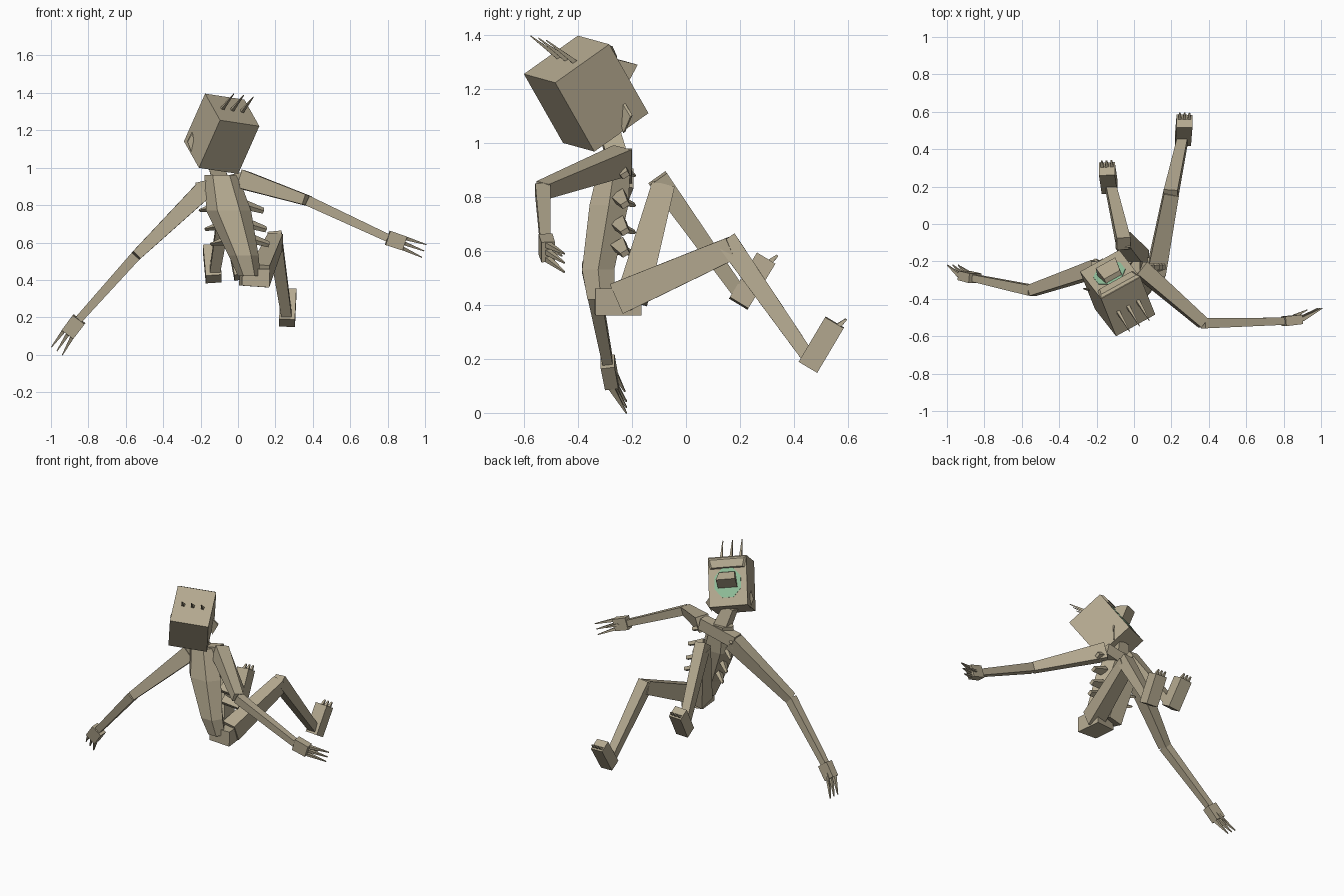
import bpy, bmesh, math
from mathutils import Vector as V

if "Cube" in bpy.data.objects:
    bpy.data.objects.remove(bpy.data.objects["Cube"])


def material(name, rgb):
    m = bpy.data.materials.new(name)
    m.diffuse_color = (*rgb, 1)
    m.use_nodes = True
    m.node_tree.nodes["Principled BSDF"].inputs["Base Color"].default_value = m.diffuse_color
    return m


TAN = material("bone tan", (0.46, 0.40, 0.28))
GREEN = material("pale green", (0.28, 0.52, 0.32))


def loft(name, rings, mat=TAN):
    """Skin a list of equal-sized point rings and cap both ends."""
    bm = bmesh.new()
    rows = [[bm.verts.new(p) for p in r] for r in rings]
    n = len(rows[0])
    for a, b in zip(rows, rows[1:]):
        for i in range(n):
            j = (i + 1) % n
            bm.faces.new((a[i], a[j], b[j], b[i]))
    bm.faces.new(rows[0])
    bm.faces.new(rows[-1])
    bmesh.ops.recalc_face_normals(bm, faces=bm.faces)
    me = bpy.data.meshes.new(name)
    bm.to_mesh(me)
    bm.free()
    me.materials.append(mat)
    ob = bpy.data.objects.new(name, me)
    bpy.context.collection.objects.link(ob)
    return ob


def frame(p, q, hint):
    d = (q - p).normalized()
    side = d.cross(V(hint)).normalized()
    return d, side, side.cross(d)


def bar(name, p, q, size0, size1, hint):
    """Tapered square bar; sizes are (across, along the hint)."""
    p, q = V(p), V(q)
    _, s, t = frame(p, q, hint)
    ring = lambda c, w, h: [c + s * w * i / 2 + t * h * j / 2
                            for i, j in ((-1, -1), (1, -1), (1, 1), (-1, 1))]
    return loft(name, [ring(p, *size0), ring(q, *size1)])


def spikes(name, p, q, hint, width, length, count, fan):
    """Row of thin spikes at the end of a hand or foot running from p to q."""
    p, q = V(p), V(q)
    d, s, _ = frame(p, q, hint)
    for i in range(count):
        k = 2 * i / (count - 1) - 1
        base = q + s * k * width / 2 - d * 0.005
        tip = base + d * length + s * k * fan
        bar(f"{name}_{i + 1}", base, tip, (0.02, 0.02), (0.005, 0.005), hint)


# ---- Head: tilted box with corner A and edges U (across), B (back), W (down)
A = V((-0.176, -0.40, 1.396))
U = V((0.21, 0.116, -0.032))
B = V((0.08, -0.20, -0.142))
W = V((-0.113, 0.145, -0.255))
OUT = -B.normalized()


def on_head(s, b, t):
    return A + U * s + B * b + W * t


def on_face(s, t, out=0.0):
    return on_head(s, 0, t) + OUT * out


square = ((0, 0), (1, 0), (1, 1), (0, 1))
loft("head", [[on_head(s, b, t) for s, t in square] for b in (0, 1)])

# Painted face patch
octagon = [(0.5 + 0.37 * math.cos(a), 0.53 + 0.32 * math.sin(a))
           for a in (math.pi * (i + 0.5) / 4 for i in range(8))]
loft("face_patch", [[on_face(s, t, o) for s, t in octagon] for o in (-0.003, 0.004)], GREEN)

# Brow plate and wedge snout
loft("brow", [[on_face(s, t) for s, t in ((0, 0.02), (1, 0.02), (0.95, 0.24), (0.05, 0.24))],
              [on_face(s, t, 0.012) for s, t in ((0.05, 0.06), (0.95, 0.06), (0.9, 0.22), (0.1, 0.22))]])
snout = ((-0.002, 0.31), (0.03, 0.33), (0.08, 0.50), (-0.002, 0.64))
loft("snout", [[on_face(0.5 + k * (0.2 if i < 2 else 0.25), t, o)
                for i, (o, t) in enumerate(snout)] for k in (-1, 1)])

# Ears: thin pointed fins
for name, s, k in (("left_ear", 0, -1), ("right_ear", 1, 1)):
    mid = on_head(s, 0.33, 0.84)
    out = U.normalized() * k
    leaf = [mid + V((0, -0.01, 0.055)), mid + V((0, 0.012, 0)) + out * 0.03,
            mid + V((0, 0, -0.065)), mid + V((0, -0.012, 0)) - out * 0.01]
    th = OUT * 0.005
    loft(name, [[p - th for p in leaf], [p + th for p in leaf]])

# Swept-back hair spikes
for i, s in enumerate((0.25, 0.5, 0.75)):
    p = on_head(s, 0.5, 0.01)
    bar(f"hair_{i + 1}", p, p + V((0.062, -0.105, 0.08)), (0.018, 0.018), (0.004, 0.004), (1, 0, 0))

# ---- Neck and torso
bar("neck", (-0.09, -0.25, 0.92), (-0.135, -0.29, 1.07), (0.09, 0.08), (0.075, 0.07), (0, 1, 0))
torso = ((0.42, 0.06, -0.315, 0.06, 0.05), (0.53, 0.03, -0.325, 0.08, 0.06),
         (0.77, -0.05, -0.285, 0.12, 0.072), (0.96, -0.09, -0.258, 0.09, 0.055))
loft("torso", [[(x + w * math.cos(a), y + d * math.sin(a) / 0.87, z)
                for a in (i * math.pi / 3 for i in range(6))] for z, x, y, w, d in torso])
bar("shoulders", (-0.22, -0.235, 0.88), (0.04, -0.235, 0.94), (0.08, 0.07), (0.08, 0.07), (0, 1, 0))
bar("pelvis", (0.015, -0.265, 0.415), (0.16, -0.25, 0.41), (0.09, 0.15), (0.10, 0.17), (0, 1, 0))

# Ribs poking out of both sides
for i, (z, xl, xr) in enumerate(((0.90, -0.16, 0.03), (0.79, -0.15, 0.06),
                                 (0.69, -0.12, 0.075), (0.61, -0.09, 0.09))):
    bar(f"right_rib_{i + 1}", (xr - 0.03, -0.25, z + 0.015), (xr + 0.075, -0.225, z - 0.02),
        (0.03, 0.055), (0.02, 0.03), (0, 1, 0.6))
    bar(f"left_rib_{i + 1}", (xl + 0.02, -0.26, z), (xl - 0.055, -0.19, z - 0.02),
        (0.03, 0.04), (0.015, 0.008), (0, 1, 0.6))

# ---- Arms: shoulder, elbow, wrist, knuckles, finger length
arms = {
    "right": ((0.03, -0.235, 0.935), (0.37, -0.53, 0.825), (0.80, -0.52, 0.625), (0.89, -0.51, 0.595)),
    "left": ((-0.19, -0.235, 0.875), (-0.545, -0.355, 0.53), (-0.85, -0.29, 0.19), (-0.91, -0.275, 0.11)),
}
tips = {"right": V((0.995, -0.45, 0.555)), "left": V((-0.968, -0.22, 0.02))}
for side, (sh, el, wr, kn) in arms.items():
    y = (0, 1, 0)
    bar(f"{side}_upper_arm", sh, el, (0.10, 0.085), (0.056, 0.06), y)
    bar(f"{side}_forearm", el, wr, (0.055, 0.056), (0.042, 0.038), y)
    bar(f"{side}_hand", wr, kn, (0.08, 0.052), (0.078, 0.05), y)
    k, tip = V(kn), tips[side]
    _, s, _ = frame(V(wr), k, y)
    for i in (-1, 0, 1):
        bar(f"{side}_finger_{i + 2}", k + s * 0.028 * i, tip + s * 0.036 * i,
            (0.02, 0.022), (0.005, 0.005), y)
    # Thumb
    bar(f"{side}_thumb", V(wr).lerp(k, 0.6) + V((0, 0.02, 0)), k.lerp(tip, 0.35) + V((0, 0.03, 0)),
        (0.018, 0.018), (0.005, 0.005), y)

# ---- Legs: hip, knee, ankle, heel, toe end
legs = {
    "right": ((0.12, -0.25, 0.425), (0.20, 0.17, 0.61), (0.26, 0.45, 0.21),
              (0.262, 0.452, 0.17), (0.27, 0.55, 0.335)),
    "left": ((0.03, -0.20, 0.42), (-0.06, -0.085, 0.84), (-0.125, 0.20, 0.44),
             (-0.13, 0.195, 0.405), (-0.145, 0.295, 0.57)),
}
for side, (hip, knee, ankle, heel, toe) in legs.items():
    x = (1, 0, 0)
    bar(f"{side}_thigh", hip, knee, (0.12, 0.10), (0.085, 0.08), x)
    kn, an = V(knee), V(ankle)
    bar(f"{side}_shin", kn - (an - kn).normalized() * 0.035, an, (0.078, 0.074), (0.05, 0.055), x)
    bar(f"{side}_foot", heel, toe, (0.08, 0.085), (0.08, 0.085), x)
    # Toes sit along the outer edge of the foot's end
    d, s, t = frame(V(heel), V(toe), x)
    for i in (-1, 0, 1):
        p = V(toe) + t * 0.026 * i + V((0, 0.015, -0.01))
        bar(f"{side}_toe_{i + 2}", p - d * 0.005, p + d * 0.025 + V((0, 0.015, 0)),
            (0.02, 0.02), (0.008, 0.008), x)
